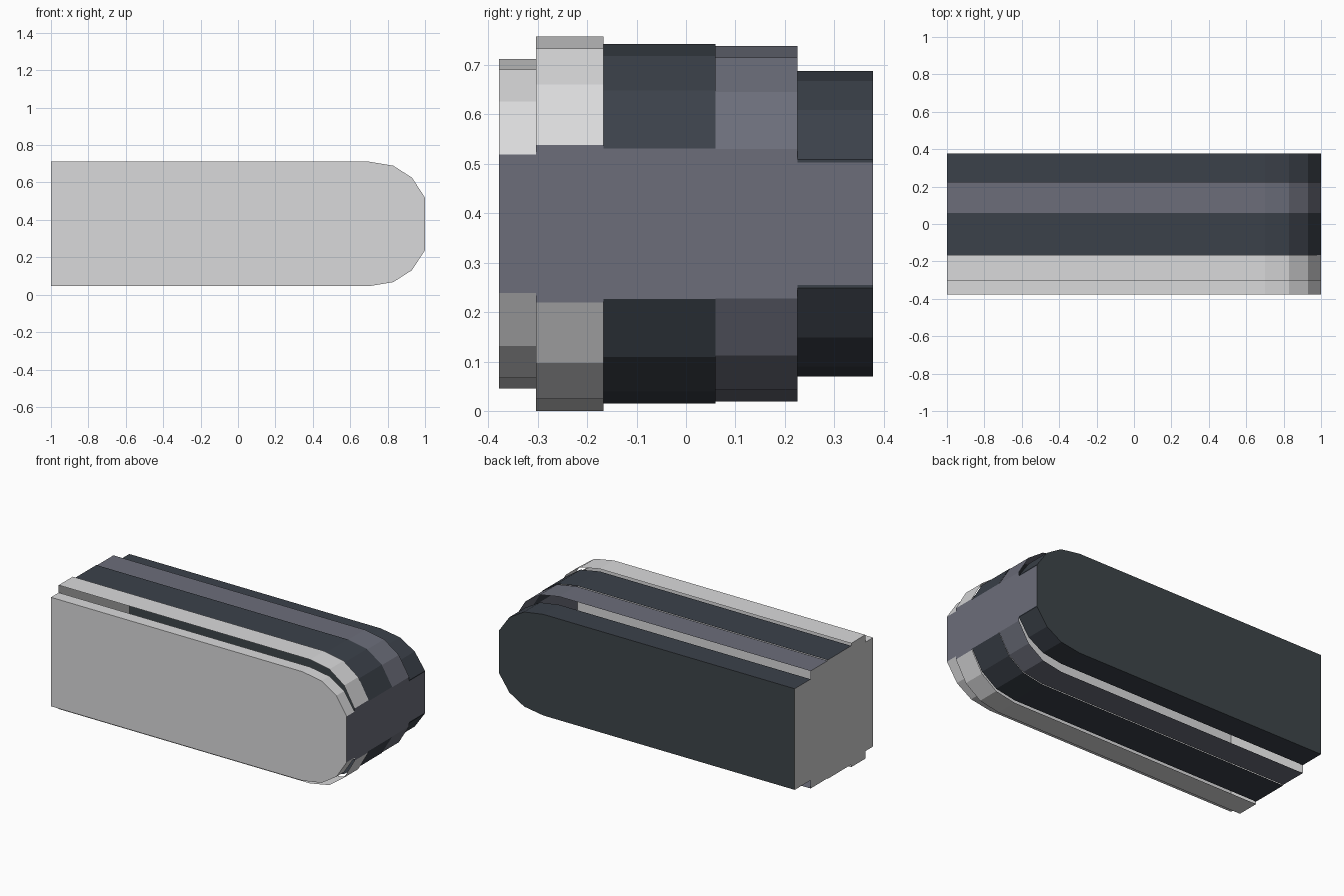
import bpy

if "Cube" in bpy.data.objects:
    bpy.data.objects.remove(bpy.data.objects["Cube"])


def material(name, r, g, b):
    m = bpy.data.materials.new(name)
    m.diffuse_color = (r, g, b, 1)
    m.use_nodes = True
    m.node_tree.nodes["Principled BSDF"].inputs["Base Color"].default_value = m.diffuse_color
    return m


LIGHT = material("light grey", 0.70, 0.70, 0.71)
GREY = material("rear grey", 0.62, 0.62, 0.62)
DARK = material("dark slate", 0.044, 0.053, 0.068)
COVER = material("dark green slate", 0.048, 0.060, 0.067)
PURPLE = material("purple grey", 0.149, 0.155, 0.195)

CENTRE = 0.3785
# Rounded nose: x position and fraction of the half height
NOSE = [(-1, 1), (0.70, 1), (0.83, 0.935), (0.93, 0.743), (1, 0.42)]


def profile(half):
    upper = [(x, CENTRE + f * half) for x, f in NOSE]
    lower = [(x, CENTRE - f * half) for x, f in reversed(NOSE)]
    return upper + lower


def make(name, verts, faces, mats, indices):
    mesh = bpy.data.meshes.new(name)
    mesh.from_pydata(verts, [], faces)
    for m in mats:
        mesh.materials.append(m)
    for p, i in zip(mesh.polygons, indices):
        p.material_index = i
    ob = bpy.data.objects.new(name, mesh)
    bpy.context.collection.objects.link(ob)
    return ob


def band(name, y0, y1, half, mat, trim=0.0):
    """Open-sided band around the body, with nose plate and rear wall."""
    pts = profile(half)
    if trim:  # thin lip of band colour above and below the nose plate
        (xa, za), (xb, zb) = pts[4], pts[5]
        pts[5:5] = [(xa, za - trim), (xb, zb + trim)]
    n = len(pts)
    plate = 5 if trim else 4
    verts = [(x, y0, z) for x, z in pts] + [(x, y1, z) for x, z in pts]
    faces = [(i, (i + 1) % n, (i + 1) % n + n, i + n) for i in range(n)]
    indices = [1 if i == plate else 2 if i == n - 1 else 0 for i in range(n)]
    make(name, verts, faces, [mat, PURPLE, GREY], indices)


def cover(name, y, half, mat, front):
    """Flat side cover closing the body."""
    pts = profile(half)
    order = list(range(len(pts)))
    if front:
        order.reverse()
    make(name, [(x, y, z) for x, z in pts], [order], [mat], [0])


# Five bands from front to back
band("front_band", -0.378, -0.303, 0.333, LIGHT)
band("raised_band", -0.303, -0.167, 0.3785, LIGHT)
band("middle_band", -0.167, 0.060, 0.363, DARK)
band("stripe_band", 0.060, 0.225, 0.359, PURPLE)
band("back_band", 0.225, 0.378, 0.309, DARK, trim=0.006)

# Side covers
cover("front_cover", -0.378, 0.333, LIGHT, True)
cover("back_cover", 0.378, 0.309, COVER, False)
